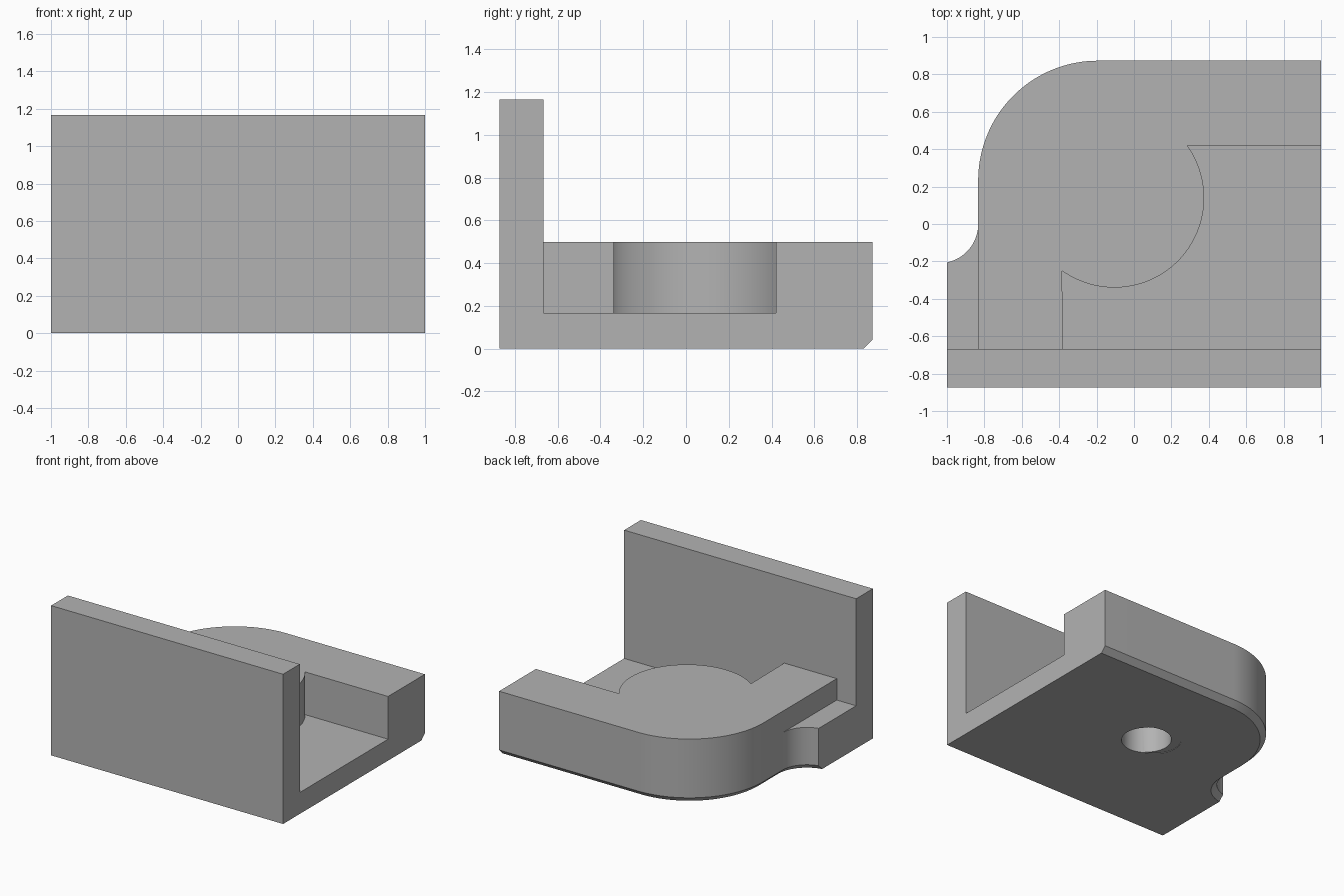
import bpy
import bmesh
from math import acos, atan2, cos, sin, pi

if "Cube" in bpy.data.objects:
    bpy.data.objects.remove(bpy.data.objects["Cube"], do_unlink=True)

HALF = 0.873        # half depth
WALL_BACK = -0.667  # rear face of the upright wall
SIDE = -0.833       # side face of the raised block
FLOOR, LEDGE, BLOCK, TOP = 0.167, 0.333, 0.5, 1.167
CHAMFER = 0.042

grey = bpy.data.materials.new("plain grey")
grey.use_nodes = True
grey.diffuse_color = (0.45, 0.45, 0.45, 1)
grey.node_tree.nodes["Principled BSDF"].inputs["Base Color"].default_value = (0.45, 0.45, 0.45, 1)


def arc(cx, cy, r, start, end, steps=32):
    angles = [start + (end - start) * i / steps for i in range(steps + 1)]
    return [(cx + r * cos(a), cy + r * sin(a)) for a in angles]


def loft(name, rings):
    """Closed solid through (z, outline) rings of equal length."""
    bm = bmesh.new()
    loops = [[bm.verts.new((x, y, z)) for x, y in pts] for z, pts in rings]
    bm.faces.new(loops[0])
    bm.faces.new(loops[-1])
    n = len(loops[0])
    for low, high in zip(loops, loops[1:]):
        for i in range(n):
            j = (i + 1) % n
            bm.faces.new((low[i], low[j], high[j], high[i]))
    bmesh.ops.recalc_face_normals(bm, faces=bm.faces)
    mesh = bpy.data.meshes.new(name)
    bm.to_mesh(mesh)
    bm.free()
    mesh.materials.append(grey)
    obj = bpy.data.objects.new(name, mesh)
    bpy.context.collection.objects.link(obj)
    return obj


def rect(x0, y0, x1, y1):
    return [(x0, y0), (x1, y0), (x1, y1), (x0, y1)]


def body_outline(inset):
    """Plan shape with the rear and side edges pulled in."""
    r = 0.21 + inset
    cx = SIDE - 0.21
    return ([(-1, -HALF), (1, -HALF), (1, HALF - inset)]
            + arc(SIDE + 0.64, HALF - 0.64, 0.64 - inset, pi / 2, pi, 48)
            + arc(cx, 0, r, 0, -acos((-1 - cx) / r), 24))


# Whole body with a chamfered lower edge
bracket = loft("bracket", [(0, body_outline(CHAMFER)),
                           (CHAMFER, body_outline(0)),
                           (TOP, body_outline(0))])


def cut(name, z0, z1, outline):
    cutter = loft(name, [(z0, outline), (z1, outline)])
    cutter.hide_render = True
    mod = bracket.modifiers.new(name, 'BOOLEAN')
    mod.operation = 'DIFFERENCE'
    mod.solver = 'EXACT'
    mod.object = cutter
    bpy.ops.object.select_all(action='DESELECT')
    bpy.context.view_layer.objects.active = bracket
    bracket.select_set(True)
    bpy.ops.object.modifier_apply(modifier=name)
    bpy.data.objects.remove(cutter, do_unlink=True)


# Space behind the upright wall, and the low side ledge
cut("upper_space", BLOCK, 2, rect(-2, WALL_BACK, 2, 2))
cut("ledge_space", LEDGE, 1, rect(-2, WALL_BACK, SIDE, 0.05))

# Pocket leaving a round boss in its corner
bx, by, br = -0.105, 0.14, 0.48
pocket = [(-0.38, WALL_BACK), (2, WALL_BACK), (2, 0.42)]
pocket += arc(bx, by, br, atan2(0.28, 0.39), atan2(-0.39, -0.28), 56)
cut("pocket_space", FLOOR, 1, pocket)

# Blind hole underneath with a shallow offset recess
cut("recess_space", -1, 0.004, arc(-0.085, 0.125, 0.19, 0, 2 * pi, 48)[:-1])
cut("hole_space", -1, LEDGE, arc(-0.04, 0.09, 0.177, 0, 2 * pi, 48)[:-1])

bpy.ops.object.shade_smooth_by_angle(angle=pi / 6)
